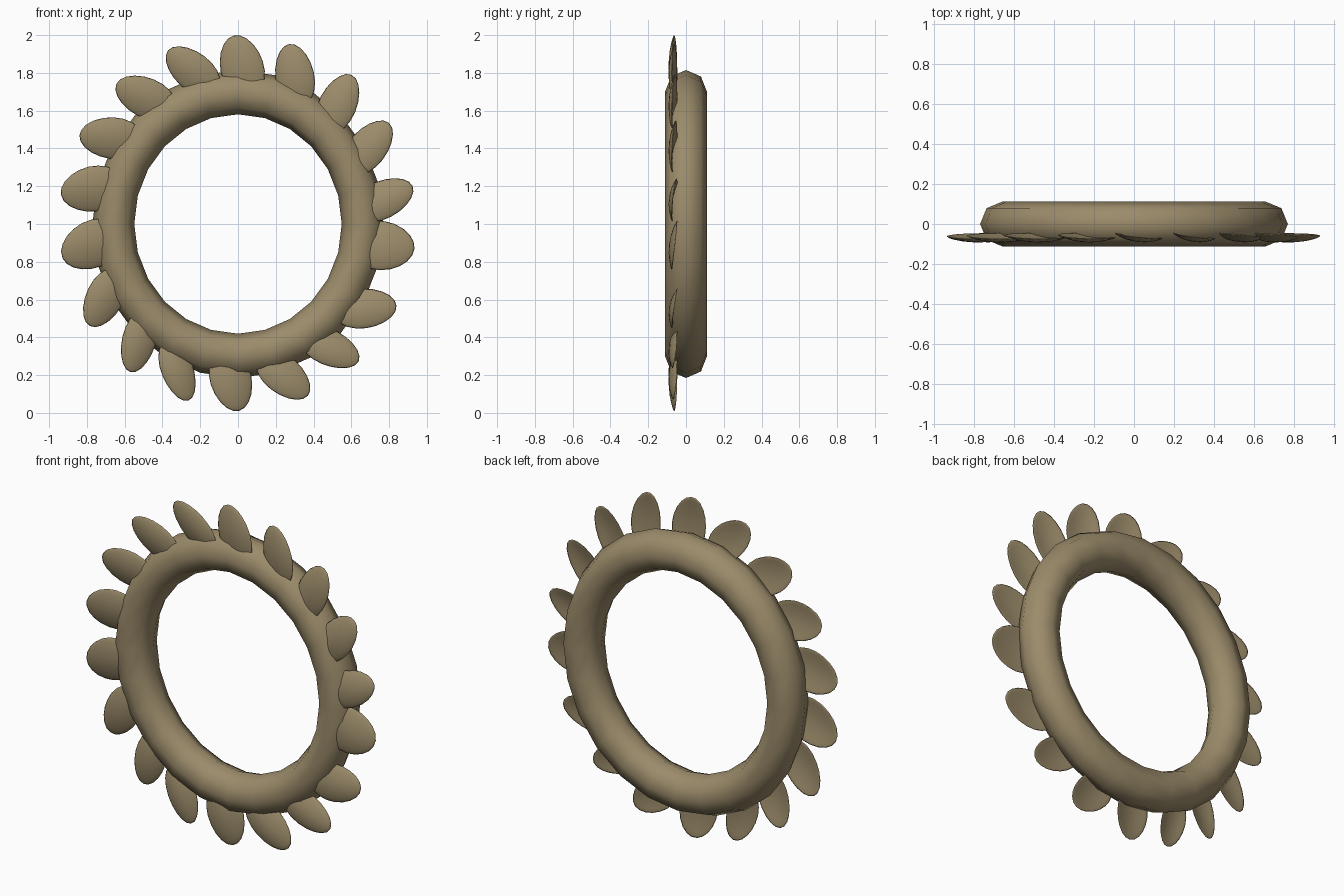
import bpy, bmesh, math
from mathutils import Vector

if "Cube" in bpy.data.objects:
    bpy.data.objects.remove(bpy.data.objects["Cube"])

mat = bpy.data.materials.new("tan")
mat.diffuse_color = (0.33, 0.26, 0.145, 1)
mat.use_nodes = True
mat.node_tree.nodes["Principled BSDF"].inputs["Base Color"].default_value = mat.diffuse_color


def finish(bm, name):
    bmesh.ops.recalc_face_normals(bm, faces=bm.faces)
    me = bpy.data.meshes.new(name)
    bm.to_mesh(me)
    bm.free()
    me.materials.append(mat)
    for p in me.polygons:
        p.use_smooth = True
    ob = bpy.data.objects.new(name, me)
    bpy.context.collection.objects.link(ob)
    return ob


# Slightly oval ring: 24 segments around, 8-sided section
bm = bmesh.new()
N, M = 24, 8
grid = []
for i in range(N):
    a = 2 * math.pi * i / N
    row = []
    for j in range(M):
        b = 2 * math.pi * j / M
        r = 1 + 0.168 * math.cos(b)
        row.append(bm.verts.new((0.66 * r * math.cos(a), 0.112 * math.sin(b),
                                 1 + 0.698 * r * math.sin(a))))
    grid.append(row)
for i in range(N):
    for j in range(M):
        k, l = (i + 1) % N, (j + 1) % M
        bm.faces.new((grid[i][j], grid[k][j], grid[k][l], grid[i][l]))
finish(bm, "ring")


# Thin dished petal, twisted so its clockwise edge comes forward
def petal(index, x, z, angle, half_width):
    bm = bmesh.new()
    bmesh.ops.create_uvsphere(bm, u_segments=20, v_segments=10, radius=1)
    a = math.radians(angle)
    along = Vector((math.cos(a), 0, math.sin(a)))
    across = Vector((math.sin(a), 0, -math.cos(a)))   # clockwise side
    for v in bm.verts:
        u, w, t = v.co
        y = -0.082 + 0.008 * t + 0.022 * (u * u + w * w) - 0.014 * w
        v.co = (Vector((x, y, z)) + along * (0.17 * u)
                + across * (half_width * w * (1 - 0.08 * u)))
    finish(bm, f"petal_{index:02d}")


# Petals clockwise from the top: centre x, centre z, direction, half width
petals = [
    (0.02, 1.833, 105, 0.115), (0.30, 1.785, 100, 0.103), (0.53, 1.635, 65, 0.10),
    (0.69, 1.405, 50, 0.10), (0.77, 1.13, 25, 0.10), (0.765, 0.885, -5, 0.13),
    (0.67, 0.553, 5, 0.105), (0.485, 0.345, -25, 0.095), (0.24, 0.20, -40, 0.10),
    (-0.037, 0.175, -75, 0.11), (-0.32, 0.225, -70, 0.085), (-0.525, 0.38, -105, 0.09),
    (-0.705, 0.61, -118, 0.10), (-0.775, 0.89, 205, 0.125), (-0.77, 1.185, 190, 0.12),
    (-0.67, 1.455, 175, 0.11), (-0.49, 1.67, 155, 0.105), (-0.24, 1.81, 140, 0.10),
]
for i, p in enumerate(petals, 1):
    petal(i, *p)
